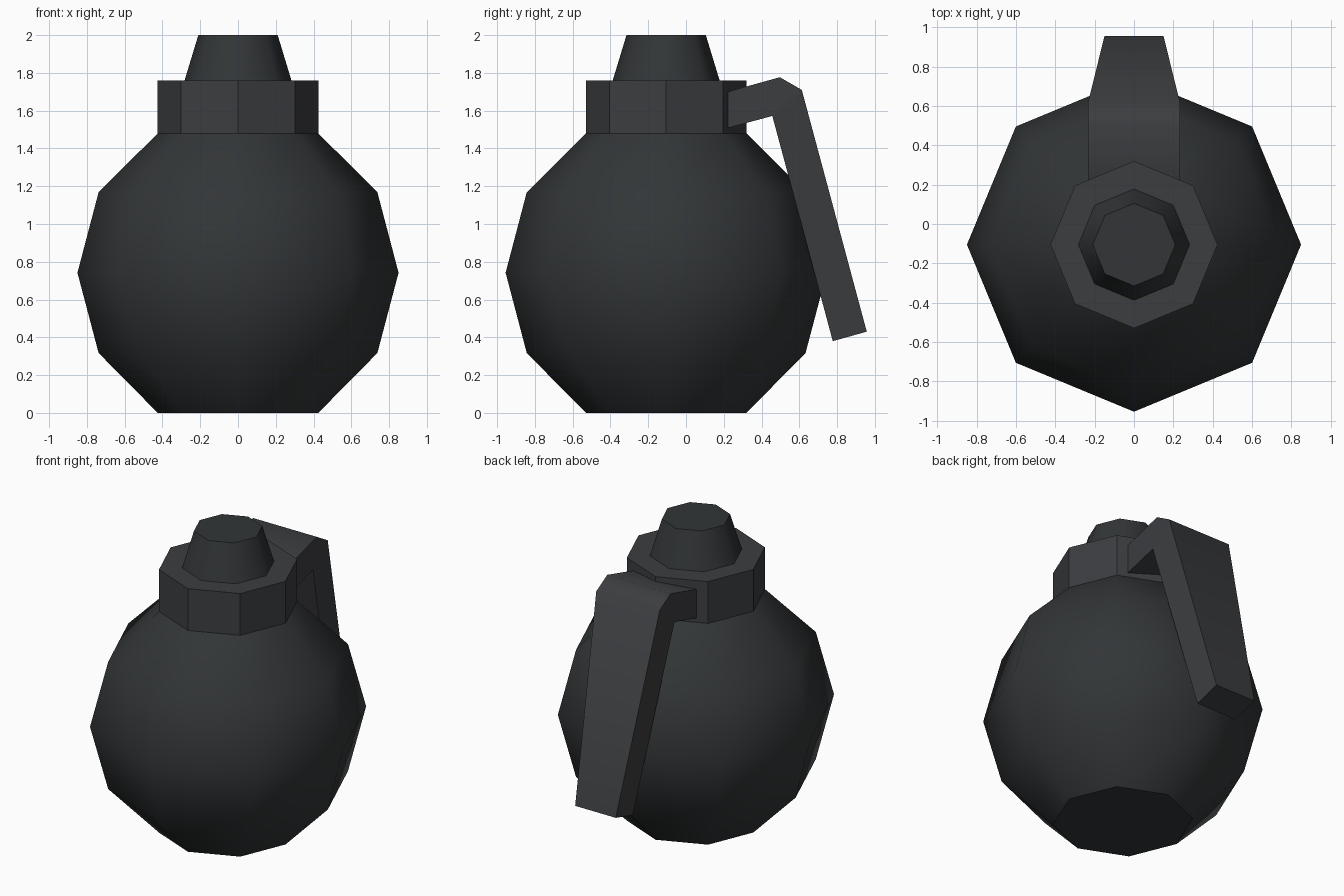
import bpy, bmesh, math

if "Cube" in bpy.data.objects:
    bpy.data.objects.remove(bpy.data.objects["Cube"])

CY = -0.105  # shared axis of the turned parts


def material(name, rgb):
    m = bpy.data.materials.new(name)
    m.diffuse_color = (*rgb, 1)
    m.use_nodes = True
    m.node_tree.nodes["Principled BSDF"].inputs["Base Color"].default_value = m.diffuse_color
    return m


def finish(name, bm, mat):
    bmesh.ops.recalc_face_normals(bm, faces=bm.faces[:])
    me = bpy.data.meshes.new(name)
    bm.to_mesh(me)
    bm.free()
    me.materials.append(mat)
    ob = bpy.data.objects.new(name, me)
    bpy.context.collection.objects.link(ob)
    return ob


def lathe(name, profile, mat, smooth, sides=8):
    """Eight-sided turned solid from (radius, z) pairs, flat caps."""
    bm = bmesh.new()
    rings = [[bm.verts.new((r * math.cos(2 * math.pi * i / sides),
                            CY + r * math.sin(2 * math.pi * i / sides), z))
              for i in range(sides)] for r, z in profile]
    for a, b in zip(rings, rings[1:]):
        for i in range(sides):
            j = (i + 1) % sides
            bm.faces.new((a[i], a[j], b[j], b[i])).smooth = smooth
    bm.faces.new(rings[0][::-1])
    bm.faces.new(rings[-1])
    # keep the cap rims crisp
    for e in bm.edges:
        e.smooth = all(f.smooth for f in e.link_faces)
    return finish(name, bm, mat)


dark = material("dark_metal", (0.032, 0.036, 0.038))
steel = material("steel", (0.045, 0.047, 0.051))

# Round body, collar and top plug
lathe("body", [(0.425, 0), (0.738, 0.317), (0.85, 0.742), (0.738, 1.168), (0.425, 1.48)],
      dark, True)
lathe("collar", [(0.425, 1.48), (0.425, 1.76)], steel, False)
lathe("top_plug", [(0.283, 1.76), (0.21, 2.0)], dark, True)

# Bent lever: side profile as (y, z, half width), tapering to the tip
lever = [(0.22, 1.70, 0.235), (0.497, 1.777, 0.235), (0.613, 1.71, 0.235),
         (0.957, 0.43, 0.15), (0.777, 0.38, 0.15), (0.457, 1.572, 0.235),
         (0.22, 1.508, 0.235)]
bm = bmesh.new()
left, right = ([bm.verts.new((s * w, y, z)) for y, z, w in lever] for s in (-1, 1))
n = len(lever)
for i in range(n):
    j = (i + 1) % n
    bm.faces.new((left[i], left[j], right[j], right[i])).smooth = i in (0, 1, 2)
# side walls: top arm, elbow, long arm
for side in (left, right):
    for idx in ((0, 1, 5, 6), (1, 2, 5), (2, 3, 4, 5)):
        bm.faces.new([side[k] for k in idx])
for e in bm.edges:
    e.smooth = all(f.smooth for f in e.link_faces)
finish("lever", bm, steel)
